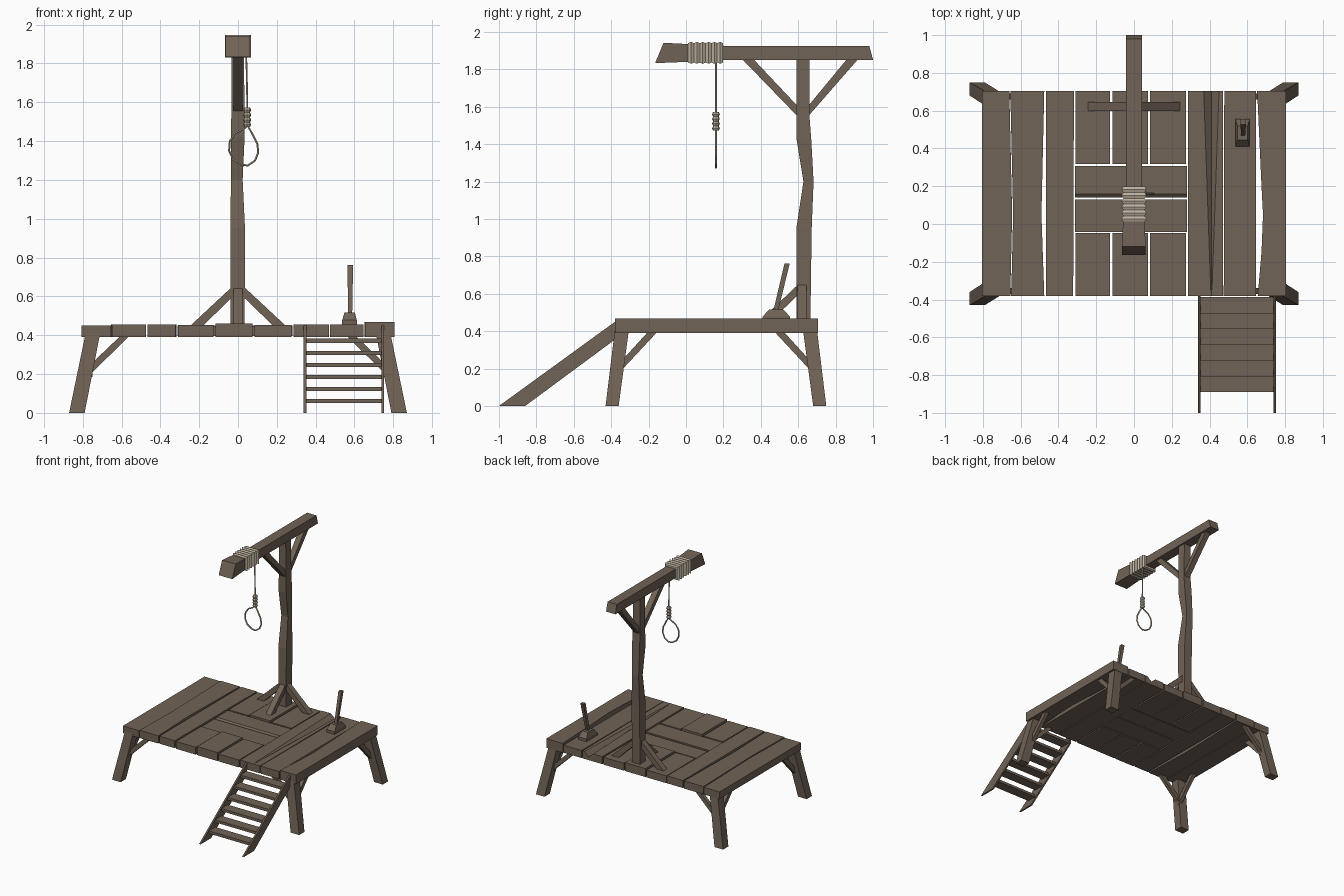
import bpy, bmesh, math
from mathutils import Vector

if "Cube" in bpy.data.objects:
    bpy.data.objects.remove(bpy.data.objects["Cube"])

def material(name, col):
    m = bpy.data.materials.new(name)
    m.diffuse_color = (*col, 1)
    m.use_nodes = True
    m.node_tree.nodes["Principled BSDF"].inputs["Base Color"].default_value = m.diffuse_color
    return m

WOOD = material("weathered wood", (0.165, 0.125, 0.093))
ROPE = material("pale rope", (0.52, 0.45, 0.35))

def loft(name, rings, mat=WOOD):
    """Skin a row of equal-sized closed rings and cap both ends."""
    bm = bmesh.new()
    vs = [[bm.verts.new(p) for p in r] for r in rings]
    n = len(vs[0])
    for a, b in zip(vs, vs[1:]):
        for i in range(n):
            bm.faces.new((a[i], a[(i + 1) % n], b[(i + 1) % n], b[i]))
    bm.faces.new(vs[0][::-1])
    bm.faces.new(vs[-1])
    bmesh.ops.recalc_face_normals(bm, faces=bm.faces)
    me = bpy.data.meshes.new(name)
    bm.to_mesh(me)
    bm.free()
    me.materials.append(mat)
    ob = bpy.data.objects.new(name, me)
    bpy.context.collection.objects.link(ob)
    return ob

def prism(name, pts, axis, a, b, mat=WOOD):
    """Extrude a 2D outline along an axis from a to b."""
    place = {'x': lambda u, v, t: (t, u, v),
             'y': lambda u, v, t: (u, t, v),
             'z': lambda u, v, t: (u, v, t)}[axis]
    return loft(name, [[place(u, v, t) for u, v in pts] for t in (a, b)], mat)

def rect_z(x0, x1, y0, y1, z):
    return [(x0, y0, z), (x1, y0, z), (x1, y1, z), (x0, y1, z)]

def rect_y(x0, x1, z0, z1, y, lean=0):
    return [(x0, y, z0), (x1, y, z0), (x1, y + lean, z1), (x0, y + lean, z1)]

def box(name, x0, x1, y0, y1, z0, z1):
    return loft(name, [rect_z(x0, x1, y0, y1, z0), rect_z(x0, x1, y0, y1, z1)])

# Full-length deck planks with slightly worn edges
F, B, M = -0.38, 0.705, 0.05
prism("deck_plank_1", [(-.805, F), (-.655, F), (-.645, M), (-.66, B), (-.805, B)], 'z', .39, .45)
prism("deck_plank_2", [(-.65, F), (-.475, F), (-.49, M), (-.475, B), (-.655, B), (-.64, M)], 'z', .39, .455)
prism("deck_plank_3", [(-.465, F), (-.322, F), (-.318, B), (-.465, B)], 'z', .392, .455)
prism("deck_plank_8", [(.475, F), (.647, F), (.645, B), (.478, B)], 'z', .392, .455)
prism("deck_plank_9", [(.655, F), (.805, F), (.805, B), (.652, B), (.675, .2), (.683, M), (.675, -.15)],
      'z', .39, .468)

# Split plank: a groove that widens and deepens to the back
def split(y, w, d):
    return [(.285, y, .392), (.47, y, .392), (.47, y, .455), (.41 + w, y, .455),
            (.41, y, .455 - d), (.409 - w, y, .455), (.285, y, .455)]
loft("deck_plank_7_split", [split(F, .002, .001), split(-.35, .003, .002), split(B, .04, .035)])

# Short planks in front of and behind the trapdoor
for i, (x0, x1, z) in enumerate([(-.31, -.127, .452), (-.115, .075, .461), (.085, .275, .452)]):
    box(f"front_short_plank_{i}", x0, x1, F, -.048, .39, z)
    box(f"back_short_plank_{i}", x0, x1, .318, .703, .39, z)

# Trapdoor boards
box("trapdoor_front", -.312, .28, -.043, .13, .395, .446)
prism("trapdoor_back", [(.14, .395), (.308, .395), (.308, .45), (.158, .45), (.14, .435)], 'x', -.312, .28)

# Splayed legs with two braces each
for sx in (-1, 1):
    for sy in (-1, 1):
        side = ("left_" if sx < 0 else "right_") + ("front_" if sy < 0 else "back_")
        X = lambda v: sx * v
        Y = lambda v: .16 + sy * v
        loft(side + "leg", [rect_z(X(.79), X(.87), Y(.52), Y(.59), 0),
                            rect_z(X(.71), X(.785), Y(.465), Y(.54), .41)])
        prism(side + "brace_across", [(X(.775), .185), (X(.555), .40), (X(.602), .40), (X(.775), .235)],
              'y', Y(.50), Y(.53))
        prism(side + "brace_along", [(Y(.51), .185), (Y(.31), .40), (Y(.36), .40), (Y(.51), .235)],
              'x', X(.75), X(.78))

# Stairs
for x in (.338, .738):
    prism("stair_stringer", [(-1, 0), (-.86, 0), (-.38, .355), (-.38, .45)], 'x', x, x + .014)
for i in range(6):
    y, z = -.89 + i * .0835, .05 + i * .062
    box("stair_tread", .35, .74, y, y + .085, z, z + .022)

# Crooked post
loft("post", [rect_z(*r) for r in [
    (-.038, .034, .59, .665, .45), (-.038, .036, .59, .672, .95),
    (-.037, .024, .628, .682, 1.2), (-.037, .034, .592, .67, 1.42),
    (-.034, .034, .59, .66, 1.55), (-.034, .03, .59, .66, 1.86)]])

# Top beam, thicker at the front with slanted ends
loft("top_beam", [rect_y(-.064, .062, 1.833, 1.942, -.165, .045),
                  rect_y(-.058, .056, 1.84, 1.935, .01),
                  rect_y(-.043, .043, 1.851, 1.926, .2),
                  rect_y(-.043, .043, 1.851, 1.926, 1.0, -.02)])

# Braces under the beam
prism("beam_brace_front", [(.60, 1.545), (.60, 1.60), (.355, 1.86), (.295, 1.86)], 'x', -.024, .024)
prism("beam_brace_back", [(.65, 1.545), (.65, 1.60), (.865, 1.86), (.925, 1.86)], 'x', -.024, .024)

# Braces at the post foot
for s, n in ((-1, "left"), (1, "right")):
    prism(f"post_foot_brace_{n}", [(s * .03, .65), (s * .03, .595), (s * .185, .445), (s * .25, .445)],
          'y', .597, .645)
prism("post_foot_brace_front", [(.60, .65), (.60, .595), (.445, .445), (.385, .445)], 'x', -.024, .024)

# Lever and its mount
loft("lever_mount", [rect_z(.537, .612, .41, .555, .45), rect_z(.537, .612, .41, .555, .478),
                     rect_z(.548, .602, .445, .52, .517)])
loft("lever", [rect_z(.567, .588, .465, .49, .50), rect_z(.564, .593, .527, .555, .763)])

# Rope wound around the beam: ridged square rings
turns, rings = 6, []
for i in range(2 * turns + 1):
    r = .067 if i % 2 else .056
    k = .87 if i % 2 else .93
    y = .012 + i * .0155
    rings.append(rect_y(-r, r, 1.888 - r * k, 1.888 + r * k, y))
loft("rope_winding", rings, ROPE)

# Hanging rope and loop
def rope(name, pts, radius, closed=False):
    cu = bpy.data.curves.new(name, 'CURVE')
    cu.dimensions = '3D'
    cu.bevel_depth, cu.bevel_resolution = radius, 1
    cu.use_fill_caps = True
    sp = cu.splines.new('POLY')
    sp.points.add(len(pts) - 1)
    for p, (x, z) in zip(sp.points, pts):
        p.co = (x, .16, z, 1)
    sp.use_cyclic_u = closed
    ob = bpy.data.objects.new(name, cu)
    bpy.context.collection.objects.link(ob)
    cu.materials.append(ROPE)
    bpy.ops.object.select_all(action='DESELECT')
    ob.select_set(True)
    bpy.context.view_layer.objects.active = ob
    bpy.ops.object.convert(target='MESH')
    for p in ob.data.polygons:
        p.use_smooth = False

rope("hanging_rope", [(.042, 1.86), (.046, 1.7), (.048, 1.55)], .005)
rope("rope_loop", [(.05, 1.478), (.075, 1.435), (.1, 1.385), (.104, 1.34), (.088, 1.30), (.05, 1.274),
                   (.015, 1.28), (-.025, 1.305), (-.046, 1.35), (-.042, 1.40), (-.015, 1.44), (.025, 1.46)],
     .006, True)

# Coiled knot: stacked ridged octagons
rings = []
for i in range(9):
    r = .021 if i % 2 else .015
    rings.append([(.047 + r * math.cos(a), .16 + r * math.sin(a), 1.472 + i * .0125)
                  for a in (math.tau * k / 8 for k in range(8))])
loft("rope_knot", rings, ROPE)
